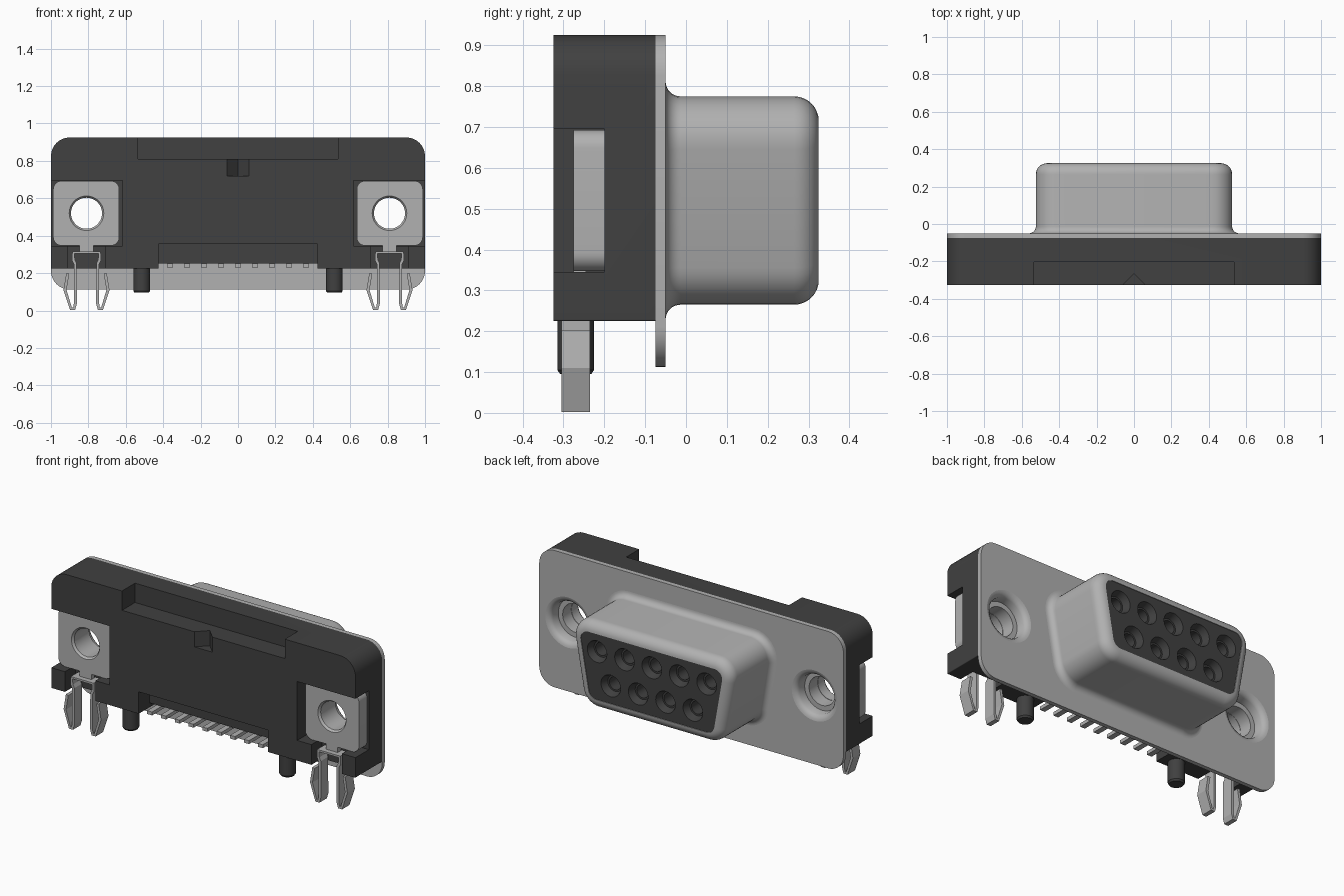
import bpy, bmesh, math
from mathutils import Matrix, Vector

if "Cube" in bpy.data.objects:
    bpy.data.objects.remove(bpy.data.objects["Cube"], do_unlink=True)


def material(name, c):
    m = bpy.data.materials.new(name)
    m.use_nodes = True
    m.diffuse_color = (*c, 1)
    m.node_tree.nodes["Principled BSDF"].inputs["Base Color"].default_value = (*c, 1)
    return m


DARK = material("dark plastic", (0.052, 0.052, 0.052))
METAL = material("grey metal", (0.44, 0.44, 0.44))


def finish(name, bm, mat):
    bmesh.ops.recalc_face_normals(bm, faces=bm.faces)
    me = bpy.data.meshes.new(name)
    bm.to_mesh(me)
    bm.free()
    ob = bpy.data.objects.new(name, me)
    bpy.context.collection.objects.link(ob)
    if mat:
        me.materials.append(mat)
    return ob


def activate(ob):
    bpy.ops.object.select_all(action='DESELECT')
    ob.select_set(True)
    bpy.context.view_layer.objects.active = ob


def smooth(ob):
    activate(ob)
    bpy.ops.object.shade_smooth_by_angle(angle=math.radians(32))


def cut(ob, cutters):
    # subtract each helper, then delete it
    for c in cutters:
        activate(ob)
        mod = ob.modifiers.new("cut", 'BOOLEAN')
        mod.operation, mod.solver, mod.object = 'DIFFERENCE', 'EXACT', c
        bpy.ops.object.modifier_apply(modifier=mod.name)
        bpy.data.objects.remove(c, do_unlink=True)


def outline(corners, radii, offset=0, n=8):
    # rounded convex polygon in x-z, counter-clockwise, grown by offset
    pts = []
    for i, c in enumerate(corners):
        c = Vector(c)
        a = (c - Vector(corners[i - 1])).normalized()
        b = (Vector(corners[(i + 1) % len(corners)]) - c).normalized()
        turn = a.angle(b)
        r = radii[i]
        centre = c + (b - a).normalized() * (r / math.cos(turn / 2))
        start = math.atan2(-a.x, a.y)
        for k in range(n + 1):
            t = start + turn * k / n
            pts.append(centre + Vector((math.cos(t), math.sin(t))) * (r + offset))
    return pts


def loft(name, corners, radii, sections, mat, caps=True):
    # sections are (y, offset)
    bm = bmesh.new()
    rings = [[bm.verts.new((p.x, y, p.y)) for p in outline(corners, radii, o)]
             for y, o in sections]
    for r, s in zip(rings, rings[1:]):
        for i in range(len(r)):
            j = (i + 1) % len(r)
            bm.faces.new((r[i], r[j], s[j], s[i]))
    if caps:
        bm.faces.new(rings[0])
        bm.faces.new(rings[-1])
    return finish(name, bm, mat)


def rect(x0, x1, z0, z1):
    return [(x0, z0), (x1, z0), (x1, z1), (x0, z1)]


def box(name, x0, x1, y0, y1, z0, z1, mat=None):
    bm = bmesh.new()
    m = Matrix.Translation(((x0 + x1) / 2, (y0 + y1) / 2, (z0 + z1) / 2))
    bmesh.ops.create_cube(bm, size=1, matrix=m @ Matrix.Diagonal((x1 - x0, y1 - y0, z1 - z0, 1)))
    return finish(name, bm, mat)


def rod(name, x, z, y0, y1, r0, r1=None, mat=None, seg=32):
    # cylinder or cone along y
    bm = bmesh.new()
    m = Matrix.Translation((x, (y0 + y1) / 2, z)) @ Matrix.Rotation(-math.pi / 2, 4, 'X')
    bmesh.ops.create_cone(bm, cap_ends=True, segments=seg, radius1=r0,
                          radius2=r0 if r1 is None else r1, depth=y1 - y0, matrix=m)
    return finish(name, bm, mat)


def lathe_y(name, cx, cz, profile, mat, seg=40):
    # profile of (radius, y) turned about an axis along y
    bm = bmesh.new()
    rings = [[bm.verts.new((cx + r * math.cos(2 * math.pi * k / seg), y,
                            cz + r * math.sin(2 * math.pi * k / seg)))
              for k in range(seg)] for r, y in profile]
    for r, s in zip(rings, rings[1:]):
        for k in range(seg):
            bm.faces.new((r[k], r[(k + 1) % seg], s[(k + 1) % seg], s[k]))
    return finish(name, bm, mat)


HX, HZ = 0.81, 0.52
SIDES = ((-1, "right"), (1, "left"))

# plastic housing with its recesses
body = loft("housing", rect(-1, 1, 0.225, 0.925), [0.004, 0.004, 0.1, 0.1],
            [(-0.325, 0), (-0.075, 0)], DARK)
cutters = [box("top_notch", -0.535, 0.535, -0.4, -0.203, 0.81, 1.0),
           box("pin_notch", -0.425, 0.425, -0.4, -0.225, 0.1, 0.355),
           box("pin_gap", -0.425, 0.425, -0.4, 0.0, 0.1, 0.252)]
for s, _ in SIDES:
    a, b = sorted((s * 0.617, s * 1.1))
    cutters += [box("nut_recess", a, b, -0.4, -0.2, 0.345, 0.695),
                box("clip_slot", s * HX - 0.1, s * HX + 0.1, -0.4, -0.225, 0.1, 0.4),
                rod("screw_bore", s * HX, HZ, -0.3, 0.0, 0.15)]
# small V groove under the top notch
bm = bmesh.new()
low, high = [[bm.verts.new((x, y, z)) for x, y in ((-0.075, -0.34), (0.075, -0.34), (0, -0.265))]
             for z in (0.72, 0.83)]
bm.faces.new(low)
bm.faces.new(high)
for i in range(3):
    j = (i + 1) % 3
    bm.faces.new((low[i], low[j], high[j], high[i]))
cutters.append(finish("v_groove", bm, None))
cut(body, cutters)
smooth(body)

# metal flange plate
plate = loft("flange_plate", rect(-1, 1, 0.112, 0.925), [0.1] * 4,
             [(-0.075, 0), (-0.05, 0)], METAL)
cut(plate, [rod("plate_hole", s * HX, HZ, -0.2, 0.1, 0.15, seg=40) for s, _ in SIDES])
smooth(plate)

# D-shaped shell, flared at the base and rounded at the rim
D = [(-0.456, 0.265), (0.456, 0.265), (0.546, 0.775), (-0.546, 0.775)]
DR = [0.11] * 4
steps = [math.pi / 2 * k / 8 for k in range(9)]
sections = [(-0.05 + 0.037 * (1 - math.cos(t)), 0.037 * (1 - math.sin(t))) for t in steps]
sections += [(0.265 + 0.06 * math.sin(t), -0.06 * (1 - math.cos(t))) for t in steps]
sections.append((0.29, -0.06))
smooth(loft("d_shell", D, DR, sections, METAL, caps=False))

# socket insert with nine contact holes
insert = loft("socket_insert", D, DR, [(-0.04, -0.059), (0.321, -0.059)], DARK)
holes = [(-0.36 + 0.18 * i, HZ + 0.09) for i in range(5)]
holes += [(-0.27 + 0.18 * i, HZ - 0.09) for i in range(4)]
cutters = []
for x, z in holes:
    cutters += [rod("countersink", x, z, 0.28, 0.33, 0.048, 0.068),
                rod("contact_hole", x, z, 0.14, 0.3, 0.038)]
cut(insert, cutters)
smooth(insert)

# solder pins
for i in range(9):
    x = -0.364 + 0.091 * i
    box(f"solder_pin_{i + 1}", x - 0.016, x + 0.016, -0.31, -0.08, 0.23, 0.25, METAL)

for s, side in SIDES:
    cx = s * HX
    # dimpled screw hole lining
    smooth(lathe_y(f"{side}_screw_sleeve", cx, HZ,
                   [(0.15, -0.05), (0.138, -0.053), (0.125, -0.062), (0.117, -0.075),
                    (0.114, -0.12), (0.085, -0.12), (0.085, -0.21)], METAL))
    # square nut plate
    a, b = sorted((s * 0.635, s * 0.988))
    nut = loft(f"{side}_nut", rect(a, b, 0.347, 0.693), [0.045] * 4,
               [(-0.275, 0), (-0.2, 0)], METAL)
    cut(nut, [rod("nut_hole", cx, HZ, -0.4, 0.0, 0.083, seg=40),
              rod("nut_chamfer", cx, HZ, -0.285, -0.258, 0.1, 0.08, seg=40)])
    smooth(nut)

    # spring clip: bent strip below the nut
    half = [(0.1, 0.2), (0.115, 0.11), (0.083, 0.009), (0.066, 0.009), (0.06, 0.035),
            (0.06, 0.25), (0.07, 0.27), (0.07, 0.31)]
    path = [(-x, z) for x, z in half] + half[::-1]
    bm = bmesh.new()
    rows = [[bm.verts.new((cx + x, y, z)) for y in (-0.305, -0.235)] for x, z in path]
    for p, q in zip(rows, rows[1:]):
        bm.faces.new((p[0], p[1], q[1], q[0]))
    clip = finish(f"{side}_spring_clip", bm, METAL)
    mod = clip.modifiers.new("thickness", 'SOLIDIFY')
    mod.thickness, mod.offset = 0.016, 0
    box(f"{side}_clip_tab", cx - 0.038, cx + 0.038, -0.275, -0.245, 0.305, 0.36, METAL)

    # locating peg
    bm = bmesh.new()
    for z0, z1, r0 in ((0.095, 0.105, 0.038), (0.105, 0.26, 0.045)):
        bmesh.ops.create_cone(bm, cap_ends=True, segments=32, radius1=r0, radius2=0.045,
                              depth=z1 - z0,
                              matrix=Matrix.Translation((s * 0.515, -0.27, (z0 + z1) / 2)))
    smooth(finish(f"{side}_locating_peg", bm, DARK))
